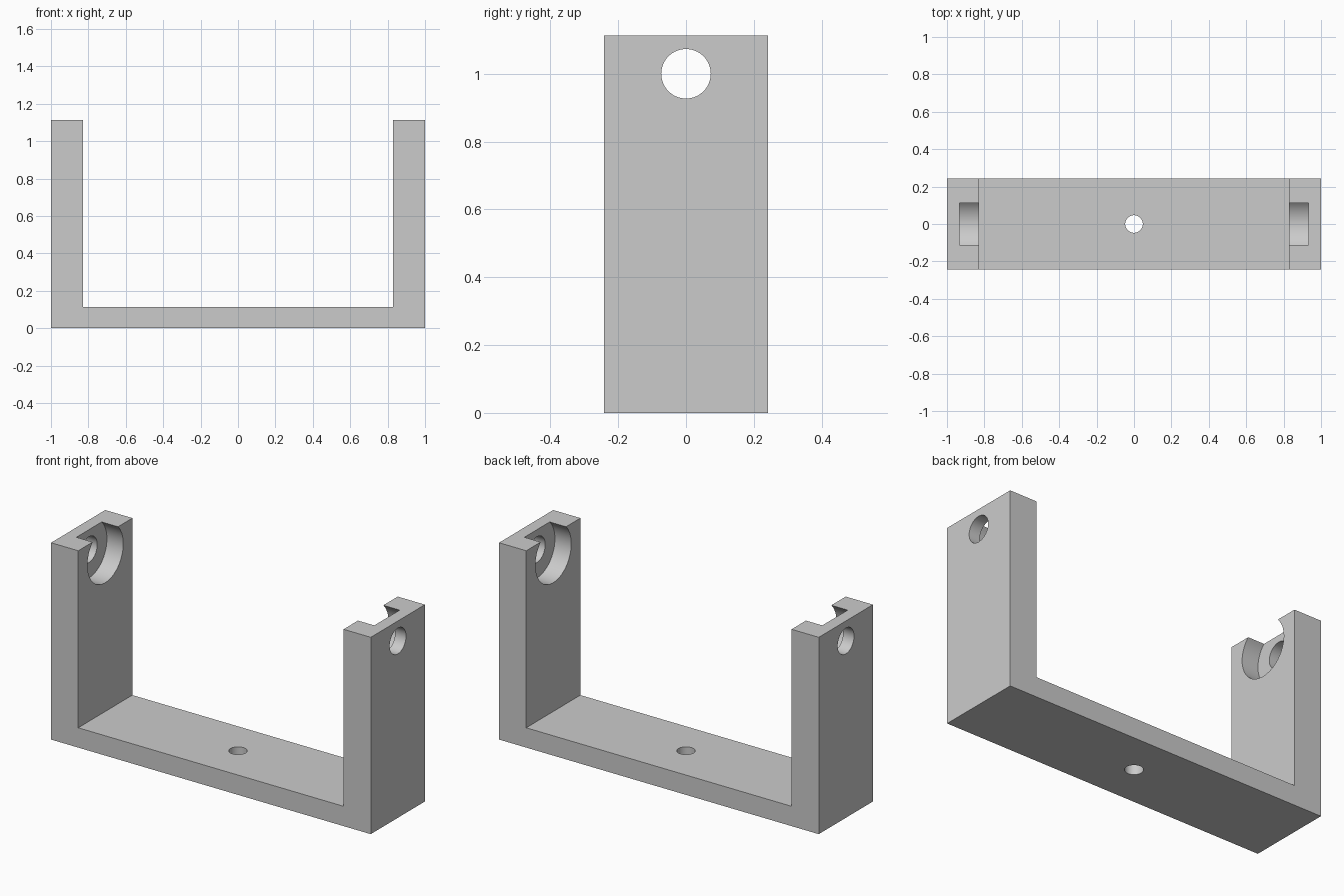
import bpy
import bmesh
import math
from mathutils import Matrix

cube = bpy.data.objects.get("Cube")
if cube:
    bpy.data.objects.remove(cube, do_unlink=True)

HALF_LENGTH, HALF_DEPTH, HEIGHT = 1.0, 0.242, 1.113
INNER_X, BASE_TOP = 0.83, 0.112
AXLE_Z, POCKET_X = 1.0, 0.932

grey = bpy.data.materials.new("light grey")
grey.use_nodes = True
colour = (0.6, 0.6, 0.6, 1)
grey.diffuse_color = colour
grey.node_tree.nodes["Principled BSDF"].inputs["Base Color"].default_value = colour


def add_object(name, bm):
    mesh = bpy.data.meshes.new(name)
    bmesh.ops.recalc_face_normals(bm, faces=bm.faces)
    bm.to_mesh(mesh)
    bm.free()
    mesh.materials.append(grey)
    obj = bpy.data.objects.new(name, mesh)
    bpy.context.collection.objects.link(obj)
    return obj


def cut_cylinder(target, name, radius, depth, centre, along_x=True):
    """Cut a round hole along x or z."""
    bm = bmesh.new()
    turn = Matrix.Rotation(math.pi / 2, 4, "Y") if along_x else Matrix()
    bmesh.ops.create_cone(bm, cap_ends=True, segments=64, radius1=radius,
                          radius2=radius, depth=depth,
                          matrix=Matrix.Translation(centre) @ turn)
    cutter = add_object(name, bm)
    cutter.hide_render = True
    mod = target.modifiers.new(name, "BOOLEAN")
    mod.operation, mod.solver, mod.object = "DIFFERENCE", "EXACT", cutter
    bpy.context.view_layer.objects.active = target
    bpy.ops.object.modifier_apply(modifier=mod.name)
    bpy.data.objects.remove(cutter, do_unlink=True)


# U-shaped bracket: profile extruded front to back
right_half = [(HALF_LENGTH, 0), (HALF_LENGTH, HEIGHT), (INNER_X, HEIGHT), (INNER_X, BASE_TOP)]
profile = right_half + [(-x, z) for x, z in reversed(right_half)]
bm = bmesh.new()
face = bm.faces.new([bm.verts.new((x, -HALF_DEPTH, z)) for x, z in profile])
extruded = bmesh.ops.extrude_face_region(bm, geom=[face])["geom"]
bmesh.ops.translate(bm, vec=(0, 2 * HALF_DEPTH, 0),
                    verts=[v for v in extruded if isinstance(v, bmesh.types.BMVert)])
bracket = add_object("bracket", bm)

# Axle hole and open-topped bearing pocket in each arm
for side, sign in (("left", 1), ("right", -1)):
    cut_cylinder(bracket, side + "_bearing_pocket", 0.16, 0.2,
                 (sign * (POCKET_X - 0.1), 0, AXLE_Z))
    cut_cylinder(bracket, side + "_axle_hole", 0.073, 0.4, (sign * 0.95, 0, AXLE_Z))

# Mounting hole through the base
cut_cylinder(bracket, "mounting_hole", 0.047, 0.5, (0, 0, BASE_TOP / 2), along_x=False)

# Smooth the hole walls, keep the edges crisp
bpy.ops.object.select_all(action="DESELECT")
bracket.select_set(True)
bpy.context.view_layer.objects.active = bracket
bpy.ops.object.shade_smooth_by_angle(angle=math.radians(30))
